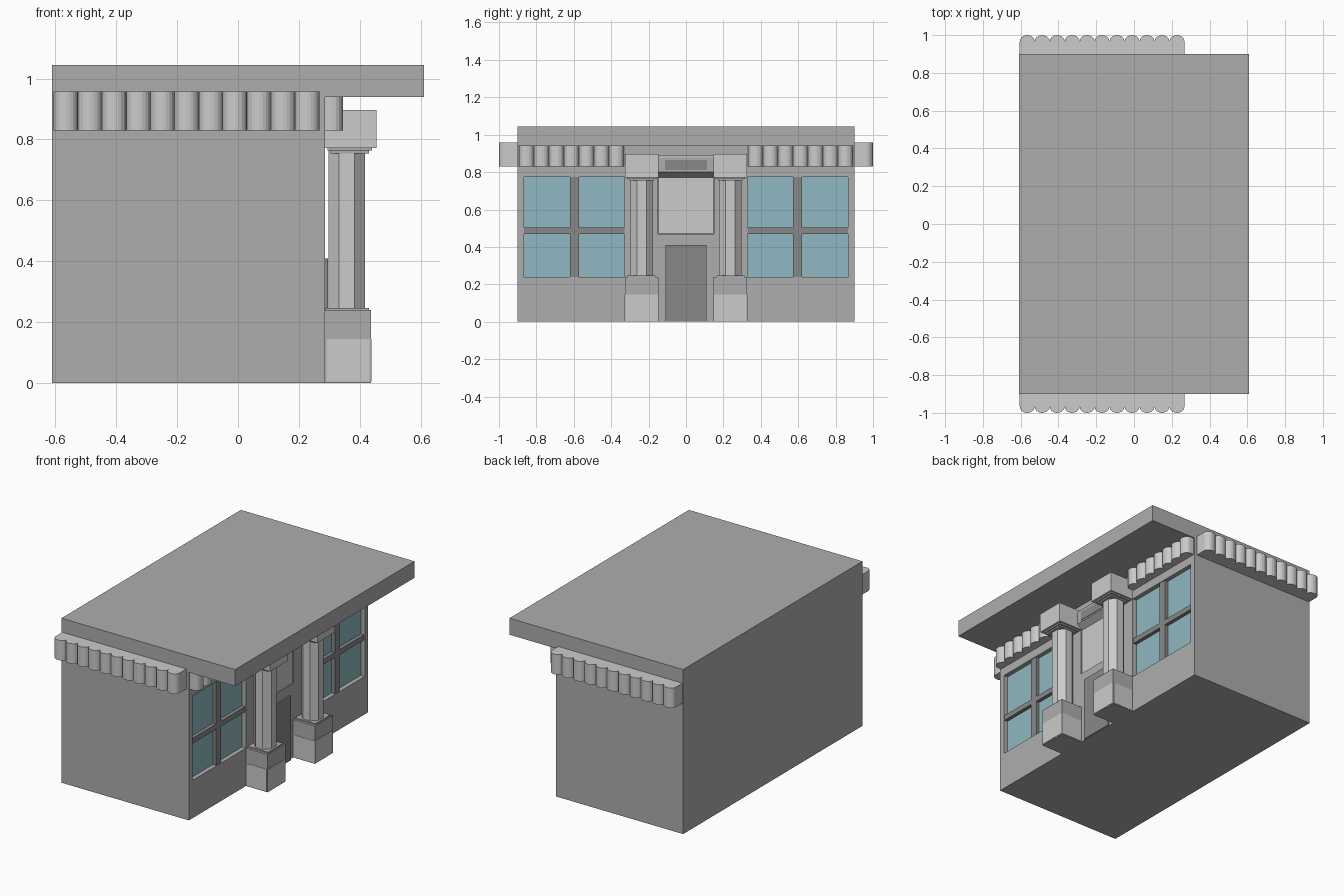
import bpy, bmesh, math
from mathutils import Vector

if "Cube" in bpy.data.objects:
    bpy.data.objects.remove(bpy.data.objects["Cube"])


def material(name, rgb):
    m = bpy.data.materials.new(name)
    m.diffuse_color = (*rgb, 1)
    m.use_nodes = True
    m.node_tree.nodes["Principled BSDF"].inputs["Base Color"].default_value = m.diffuse_color
    return m


WALL = material("wall_grey", (0.42, 0.42, 0.42))
DARK = material("dark_grey", (0.25, 0.25, 0.25))
GLASS = material("glass_blue", (0.28, 0.48, 0.54))


def finish(bm, name, mat=None):
    bmesh.ops.recalc_face_normals(bm, faces=bm.faces)
    me = bpy.data.meshes.new(name)
    bm.to_mesh(me)
    bm.free()
    ob = bpy.data.objects.new(name, me)
    bpy.context.collection.objects.link(ob)
    if mat:
        me.materials.append(mat)
    return ob


def boxes(name, specs, mat=None):
    """Each spec is (x0, x1, y0, y1, z0, z1)."""
    bm = bmesh.new()
    for x0, x1, y0, y1, z0, z1 in specs:
        vs = bmesh.ops.create_cube(bm, size=1)["verts"]
        for v in vs:
            v.co = Vector(((x0 + x1) / 2 + v.co.x * (x1 - x0),
                           (y0 + y1) / 2 + v.co.y * (y1 - y0),
                           (z0 + z1) / 2 + v.co.z * (z1 - z0)))
    return finish(bm, name, mat)


def prism(name, points, offset, mat=None):
    bm = bmesh.new()
    face = bm.faces.new([bm.verts.new(p) for p in points])
    ext = bmesh.ops.extrude_face_region(bm, geom=[face])["geom"]
    bmesh.ops.translate(bm, vec=offset,
                        verts=[g for g in ext if isinstance(g, bmesh.types.BMVert)])
    return finish(bm, name, mat)


def scallops(start, end, count, inner, outer, depth=0.034, seg=10):
    """Strip outline in (along, out) coordinates with rounded outer bumps."""
    pitch = (end - start) / count
    pts = [(end, inner), (start, inner)]
    for i in range(count):
        for k in range(seg + (i == count - 1)):
            a = math.pi * k / seg
            pts.append((start + pitch * (i + 0.5 - 0.5 * math.cos(a)),
                        outer - depth + depth * math.sin(a)))
    return pts


# Building body with window and sign recesses
F = 0.285
body = boxes("body", [(-0.61, F, -0.9, 0.9, 0, 0.95)], WALL)
cuts = [(0.25, 0.4, -0.865, -0.328, 0.24, 0.775),
        (0.25, 0.4, 0.328, 0.865, 0.24, 0.775),
        (0.27, 0.4, -0.15, 0.15, 0.47, 0.775)]
cutter = boxes("recess_cutter", cuts)
cutter.hide_render = True
mod = body.modifiers.new("recesses", "BOOLEAN")
mod.operation, mod.solver, mod.object = "DIFFERENCE", "EXACT", cutter
bpy.context.view_layer.objects.active = body
bpy.ops.object.modifier_apply(modifier=mod.name)
bpy.data.objects.remove(cutter)

# Roof slab, door and blank panel over the door
boxes("roof", [(-0.61, 0.61, -0.9, 0.9, 0.94, 1.045)], WALL)
boxes("door", [(0.28, 0.296, -0.11, 0.11, 0, 0.41)], DARK)
boxes("blank_panel", [(0.265, 0.28, -0.148, 0.148, 0.472, 0.773)])

# Beam between the column heads, with a dark inset
beam = [(0.28, 0.77), (0.315, 0.80), (0.315, 0.875), (0.305, 0.892), (0.28, 0.892)]
prism("beam", [(x, -0.15, z) for x, z in beam], (0, 0.3, 0), WALL)
boxes("beam_inset", [(0.30, 0.318, -0.113, 0.113, 0.81, 0.865)], DARK)

for s, side in ((-1, "left"), (1, "right")):
    # Windows: glass sheet and crossbars
    y0, y1 = sorted((s * 0.328, s * 0.865))
    ym = s * 0.595
    boxes(side + "_window_glass", [(0.245, 0.257, y0, y1, 0.24, 0.775)], GLASS)
    boxes(side + "_window_bars",
          [(0.25, 0.28, ym - 0.024, ym + 0.024, 0.24, 0.775),
           (0.25, 0.28, y0, ym - 0.024, 0.47, 0.503),
           (0.25, 0.28, ym + 0.024, y1, 0.47, 0.503)], DARK)

    # Scalloped awnings on the side wall and the window wall
    prism(side + "_side_awning",
          [(a, s * o, 0.83) for a, o in scallops(-0.605, 0.267, 11, 0.895, 1.0)],
          (0, 0, 0.127))
    prism(side + "_window_awning",
          [(o, s * a, 0.83) for a, o in scallops(0.332, 0.892, 7, 0.28, 0.345)],
          (0, 0, 0.115))

    # Column plinth with light facing on its lower half
    c = s * 0.237
    boxes(side + "_plinth", [(F, 0.437, c - 0.09, c + 0.09, 0, 0.24)], WALL)
    boxes(side + "_plinth_facing",
          [(0.29, 0.439, c - 0.087, c + 0.087, 0.005, 0.145),
           (0.29, 0.432, c - 0.092, c + 0.092, 0.005, 0.145)])

    # Octagonal shaft, collars and head block
    r = 0.0605 / math.cos(math.pi / 8)
    prism(side + "_shaft",
          [(0.357 + r * math.cos((k + 0.5) * math.pi / 4),
            c + r * math.sin((k + 0.5) * math.pi / 4), 0.235) for k in range(8)],
          (0, 0, 0.53))
    boxes(side + "_collars",
          [(0.288, 0.43, c - 0.075, c + 0.075, 0.24, 0.247),
           (0.303, 0.43, c - 0.065, c + 0.065, 0.754, 0.763),
           (0.294, 0.44, c - 0.078, c + 0.078, 0.763, 0.772)], WALL)
    boxes(side + "_column_head", [(0.283, 0.454, c - 0.09, c + 0.09, 0.772, 0.896)])
